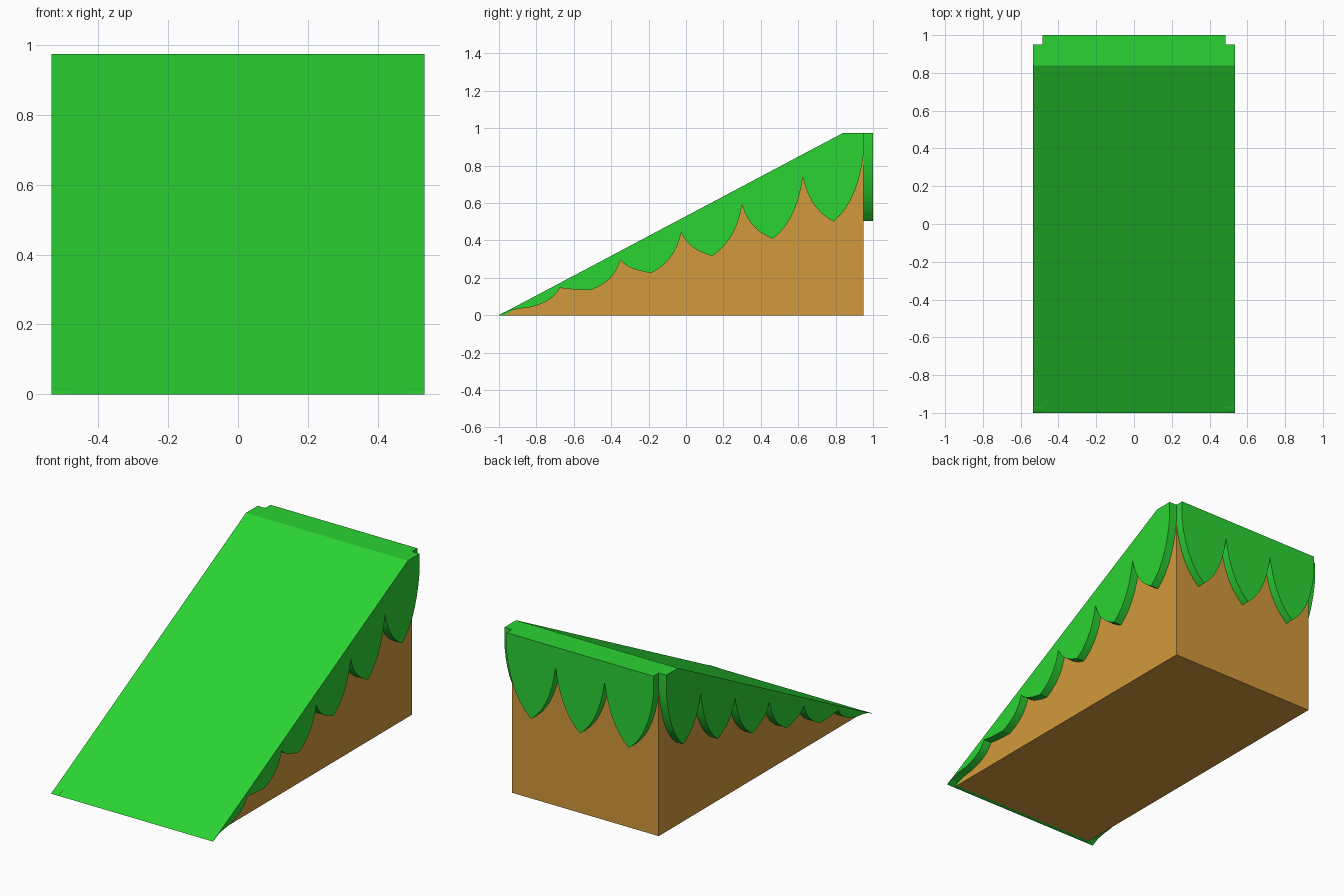
import bpy, bmesh
from math import radians
from mathutils import Vector

if "Cube" in bpy.data.objects:
    bpy.data.objects.remove(bpy.data.objects["Cube"])

HALF = 0.485      # half width of the earth body
LIP = 0.05        # thickness of the grass overhang
BACK = 0.95       # back plane of the body
TOP = 0.975
CREST = 0.84      # y where the slope meets the flat top


def material(name, rgb):
    m = bpy.data.materials.new(name)
    m.diffuse_color = (*rgb, 1)
    m.use_nodes = True
    m.node_tree.nodes["Principled BSDF"].inputs["Base Color"].default_value = m.diffuse_color
    return m


grass = material("grass green", (0.024, 0.65, 0.033))
earth = material("earth brown", (0.65, 0.32, 0.045))


def prism(name, outline, axis, lo, hi, mat):
    """Extrude a 2D outline along x (outline is y,z) or along y (outline is x,z)."""
    def place(p, d):
        return (d, p[0], p[1]) if axis == 'x' else (p[0], d, p[1])
    bm = bmesh.new()
    a = [bm.verts.new(place(p, lo)) for p in outline]
    b = [bm.verts.new(place(p, hi)) for p in outline]
    n = len(outline)
    bm.faces.new(a)
    bm.faces.new(b[::-1])
    for i in range(n):
        j = (i + 1) % n
        bm.faces.new((a[i], b[i], b[j], a[j]))
    bmesh.ops.recalc_face_normals(bm, faces=bm.faces)
    me = bpy.data.meshes.new(name)
    bm.to_mesh(me)
    bm.free()
    me.materials.append(mat)
    ob = bpy.data.objects.new(name, me)
    bpy.context.collection.objects.link(ob)
    return ob


def bezier(p, c, q, steps=7):
    """Quadratic curve from p to q, leaving out the end point."""
    p, c, q = Vector(p), Vector(c), Vector(q)
    return [tuple(p * (1 - t) ** 2 + c * 2 * t * (1 - t) + q * t * t)
            for t in (i / steps for i in range(steps))]


def scallops(cusps, lows):
    """Hanging leaf-shaped edge: notch, tip, notch, tip ..."""
    pts = []
    for c0, low, c1 in zip(cusps, lows, cusps[1:]):
        for cusp, end in ((c0, low), (c1, low)):
            ctrl = (cusp[0] + 0.2 * (end[0] - cusp[0]),
                    end[1] + 0.29 * (cusp[1] - end[1]))
            if cusp is c0:
                pts += bezier(cusp, ctrl, end)
            else:
                pts += bezier(end, ctrl, cusp)
    return pts + [cusps[-1]]


def smooth(ob):
    bpy.ops.object.select_all(action='DESELECT')
    ob.select_set(True)
    bpy.context.view_layer.objects.active = ob
    bpy.ops.object.shade_smooth_by_angle(angle=radians(20))


# Earth wedge
prism("earth_body", [(-0.975, 0), (BACK, 0), (BACK, TOP - 0.013), (CREST, TOP - 0.013)],
      'x', -HALF, HALF, earth)

# Grass skin over the slope and flat top
prism("grass_top", [(-1, 0), (-0.975, 0), (CREST, TOP - 0.013), (BACK, TOP - 0.013),
                    (BACK, TOP), (CREST, TOP)], 'x', -HALF, HALF, grass)

# Grass side fringes, scallops growing up the slope
step = 0.325
cusps = [(-1 + step * k, 0.148 * k) for k in range(6)] + [(BACK, 0.865)]
lows = [(-0.836 + step * k, 0.042 + 0.0917 * k) for k in range(6)]
side = scallops(cusps, lows) + [(BACK, TOP), (CREST, TOP)]
for label, s in (("left", -1), ("right", 1)):
    smooth(prism("grass_side_" + label, side, 'x', s * HALF, s * (HALF + LIP), grass))

# Grass back fringe with three equal scallops
w = 2 * HALF / 3
cusps = [(-HALF + w * k, 0.855) for k in range(4)]
lows = [(-HALF + w * (k + 0.5), 0.503) for k in range(3)]
back = scallops(cusps, lows) + [(HALF, TOP), (-HALF, TOP)]
smooth(prism("grass_back", back, 'y', BACK, BACK + LIP, grass))
